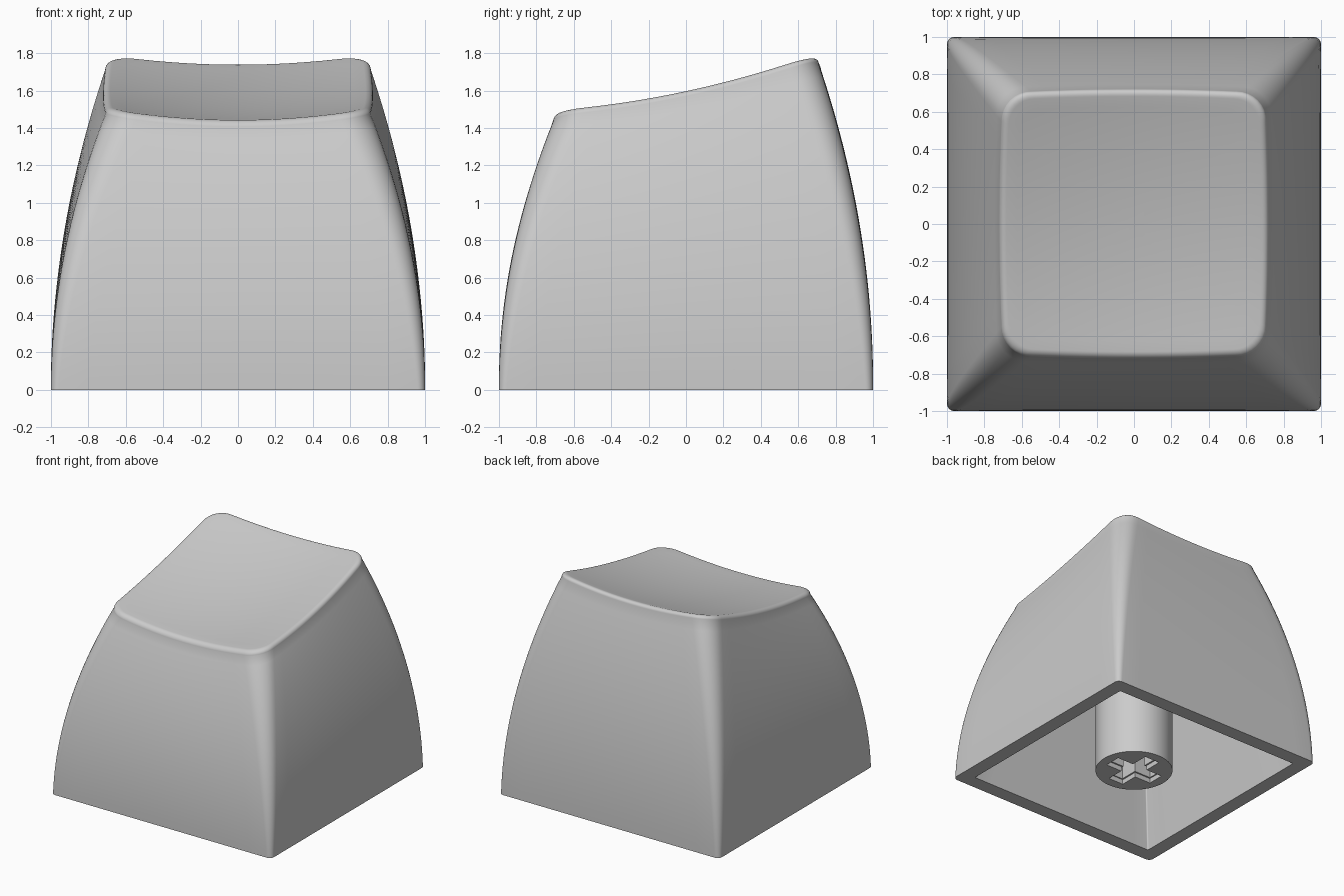
import bpy, bmesh, math

old = bpy.data.objects.get("Cube")
if old:
    bpy.data.objects.remove(old)

SIDE, CORNER = 12, 8      # segments along each side and round each corner
EDGE = 0.04               # rounding of the top rim
WALL = 0.12

plastic = bpy.data.materials.new("grey plastic")
plastic.use_nodes = True
colour = (0.6, 0.6, 0.6, 1)
plastic.diffuse_color = colour
plastic.node_tree.nodes["Principled BSDF"].inputs["Base Color"].default_value = colour


def dish(x, y):
    """Height of the sloped, scooped top."""
    return 1.54 + 0.215 * y + 0.105 * y * y + 0.12 * x * x


def outline(w, r, bow):
    """Rounded square with slightly bowed sides."""
    quarter = []
    for i in range(SIDE + 1):
        y = (w - r) * (2 * i / SIDE - 1)
        quarter.append((w + bow * (1 - (y / (w - r)) ** 2), y))
    for i in range(1, CORNER):
        a = math.pi / 2 * i / CORNER
        quarter.append((w - r + r * math.cos(a), w - r + r * math.sin(a)))
    points = []
    for _ in range(4):
        points += quarter
        quarter = [(-y, x) for x, y in quarter]
    return points


def finish(name, bm):
    bmesh.ops.recalc_face_normals(bm, faces=bm.faces[:])
    mesh = bpy.data.meshes.new(name)
    bm.to_mesh(mesh)
    bm.free()
    mesh.materials.append(plastic)
    obj = bpy.data.objects.new(name, mesh)
    bpy.context.collection.objects.link(obj)
    return obj


def smooth(obj):
    bpy.ops.object.select_all(action='DESELECT')
    obj.select_set(True)
    bpy.context.view_layer.objects.active = obj
    bpy.ops.object.shade_smooth_by_angle(angle=math.radians(35))


# Shell: rings run from the ceiling down the straight inside, round the base, up and over
top_w, top_r, top_bow = 0.71, 0.16, 0.012
rings = []

ceiling = outline(top_w - WALL, 0.01, 0)
rings.append([(x, y, 1.46 + 0.215 * y) for x, y in ceiling])
rings.append([(x, y, 0) for x, y in outline(1 - WALL, 0.01, 0)])

rim = outline(top_w, top_r, top_bow)
for i in range(25):
    t = i / 24
    ring = outline(1 - (1 - top_w) * t * t, 0.04 + (top_r - 0.04) * t, top_bow * t)
    rings.append([(x, y, t * (dish(u, v) - EDGE)) for (x, y), (u, v) in zip(ring, rim)])

for i in range(1, 9):
    a = math.pi / 2 * i / 8
    inset = EDGE * (1 - math.cos(a))
    ring = outline(top_w - inset, top_r - inset * 0.5, top_bow)
    rings.append([(x, y, dish(x, y) - EDGE * (1 - math.sin(a))) for x, y in ring])

flat = [(x, y) for x, y, z in rings[-1]]
for i in range(1, 12):
    s = 1 - i / 12
    rings.append([(x * s, y * s, dish(x * s, y * s)) for x, y in flat])

bm = bmesh.new()
loops = [[bm.verts.new(p) for p in ring] for ring in rings]
count = len(loops[0])
for low, high in zip(loops, loops[1:]):
    for i in range(count):
        j = (i + 1) % count
        bm.faces.new((low[i], low[j], high[j], high[i]))
bm.faces.new(loops[0])
centre = bm.verts.new((0, 0, dish(0, 0)))
for i in range(count):
    bm.faces.new((loops[-1][i], loops[-1][(i + 1) % count], centre))
smooth(finish("keycap_shell", bm))

# Stem: round post, its top sloped to meet the ceiling
bm = bmesh.new()
bmesh.ops.create_cone(bm, cap_ends=True, segments=64, radius1=0.3, radius2=0.3, depth=1)
for v in bm.verts:
    v.co.z = 1.46 + 0.215 * v.co.y if v.co.z > 0 else 0
stem = finish("stem", bm)

# Cross-shaped socket with a slightly wider mouth
for length, width, depth in [(0.44, 0.14, 0.04), (0.42, 0.115, 0.45)]:
    for size in [(length, width), (width, length)]:
        bm = bmesh.new()
        bmesh.ops.create_cube(bm, size=1)
        bmesh.ops.scale(bm, verts=bm.verts, vec=(*size, depth * 2))
        cutter = finish("socket_cutter", bm)
        cutter.hide_render = True
        cut = stem.modifiers.new("socket", 'BOOLEAN')
        cut.operation = 'DIFFERENCE'
        cut.solver = 'EXACT'
        cut.object = cutter
        bpy.context.view_layer.objects.active = stem
        bpy.ops.object.modifier_apply(modifier=cut.name)
        bpy.data.objects.remove(cutter)
smooth(stem)
